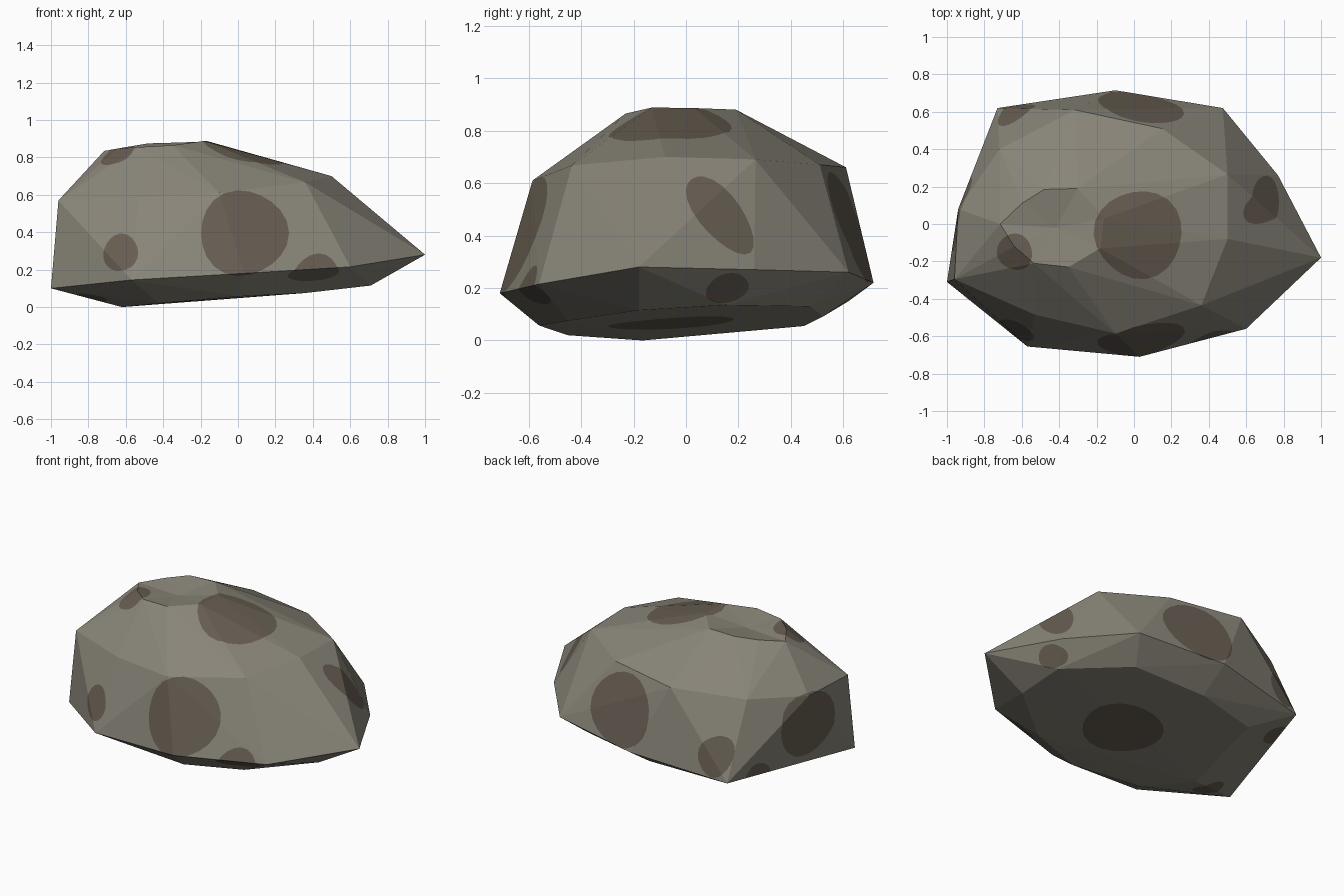
import bpy, bmesh, math
from mathutils import Vector

if "Cube" in bpy.data.objects:
    bpy.data.objects.remove(bpy.data.objects["Cube"])

def material(name, rgb):
    m = bpy.data.materials.new(name)
    m.diffuse_color = (*rgb, 1)
    m.use_nodes = True
    m.node_tree.nodes["Principled BSDF"].inputs["Base Color"].default_value = m.diffuse_color
    return m

# Horizontal outlines of the boulder, bottom to top
base = [(-.62, -.166, 0), (-.42, -.45, .02), (0, -.56, .057), (.36, -.45, .075), (.71, -.18, .115),
        (.71, .15, .135), (.38, .47, .13), (-.1, .52, .09), (-.5, .45, .055)]
belt = [(-1, -.31, .10), (-.57, -.655, .145), (.03, -.71, .18), (.6, -.56, .215), (1, -.18, .28),
        (.77, .26, .27), (.475, .62, .26), (-.1, .715, .22), (-.73, .62, .15)]
shoulder = [(-.96, -.295, .57), (-.53, -.485, .585), (-.1, -.585, .61), (.36, -.435, .667), (.5, -.08, .70),
            (.5, .265, .69), (.15, .51, .67), (-.315, .61, .66), (-.72, .4, .61), (-.94, .08, .57)]
crown = [(-.715, 0, .835), (-.6, .11, .855), (-.48, .185, .875), (-.3, .19, .88), (-.16, .03, .886),
         (-.18, -.13, .888), (-.35, -.23, .865), (-.535, -.21, .855), (-.64, -.12, .848)]

# Faceted boulder: skin over the outlines
bm = bmesh.new()
for p in base + belt + shoulder:
    bm.verts.new(p)
rim = [bm.verts.new(p) for p in crown]
bmesh.ops.convex_hull(bm, input=bm.verts[:])

# Shallow dent in the crown
top = [f for f in bm.faces if all(v in rim for v in f.verts)]
if top:
    bmesh.ops.delete(bm, geom=top, context='FACES')
    edges = [e for e in bm.edges if e.is_boundary]
    centre = bm.verts.new((-.42, -.02, .838))
    for e in edges:
        bm.faces.new((e.verts[0], e.verts[1], centre))
bmesh.ops.delete(bm, geom=[v for v in bm.verts if not v.link_faces], context='VERTS')
bmesh.ops.recalc_face_normals(bm, faces=bm.faces[:])

# Patches: centre, facing direction, two radii, turn in degrees
patches = [
    ((.03, -.65, .395), (0, -1, 0), .235, .228, 0),       # front
    ((-.635, -.6, .29), (-.2, -1, 0), .1, .1, 0),
    ((.41, -.6, .165), (.1, -.7, -.7), .14, .07, 0),
    ((.025, -.055, .8), (0, 0, 1), .235, .235, 0),        # top
    ((-.635, -.15, .8), (-.2, -.1, 1), .1, .1, 0),
    ((.65, .13, .48), (1, 0, 0), .18, .08, -51),          # right
    ((.78, .16, .19), (1, .1, -.4), .085, .07, 0),
    ((.03, .66, .43), (0, 1, 0), .23, .21, 0),            # back
    ((-.63, .64, .29), (0, 1, 0), .1, .12, 0),
    ((-.93, .06, .38), (-1, .2, 0), .21, .21, 0),         # left
    ((-.8, .4, .1), (-.6, .2, -.7), .1, .08, 0),
    ((.05, -.05, .07), (0, 0, -1), .24, .24, 0),          # underside
    ((-.78, -.25, .06), (-.4, -.1, -.9), .1, .08, 0),
]

def cut_patch(c, d, ru, rv, turn, phase):
    """Clip the facing faces to a slightly uneven oval and colour them."""
    c, d = Vector(c), Vector(d).normalized()
    u = Vector((0, 0, 1)).cross(d)
    u = u.normalized() if u.length > .05 else Vector((1, 0, 0))
    v = d.cross(u)
    t, n, ring = math.radians(turn), 22, []
    for i in range(n):
        a = 2 * math.pi * i / n
        k = 1 + .035 * math.cos(3 * a + phase)
        x, y = ru * k * math.cos(a), rv * k * math.sin(a)
        ring.append(c + u * (x * math.cos(t) - y * math.sin(t)) + v * (x * math.sin(t) + y * math.cos(t)))
    bm.normal_update()
    inside = [f for f in bm.faces if f.normal.dot(d) > .35]
    for p, q in zip(ring, ring[1:] + ring[:1]):
        out = (q - p).cross(d).normalized()
        if out.dot(p - c) < 0:
            out.negate()
        geom = set(inside)
        for f in inside:
            geom.update(f.edges)
            geom.update(f.verts)
        res = bmesh.ops.bisect_plane(bm, geom=list(geom), dist=1e-5, plane_co=p, plane_no=out)
        inside = [f for f in res['geom'] if isinstance(f, bmesh.types.BMFace)
                  and (f.calc_center_median() - p).dot(out) < 0]
    for f in inside:
        f.material_index = 1

for i, patch in enumerate(patches):
    cut_patch(*patch, i * 1.3)

me = bpy.data.meshes.new("boulder")
bm.to_mesh(me)
bm.free()
me.materials.append(material("stone grey", (.25, .235, .19)))
me.materials.append(material("brown stain", (.135, .11, .083)))
bpy.context.collection.objects.link(bpy.data.objects.new("boulder", me))
